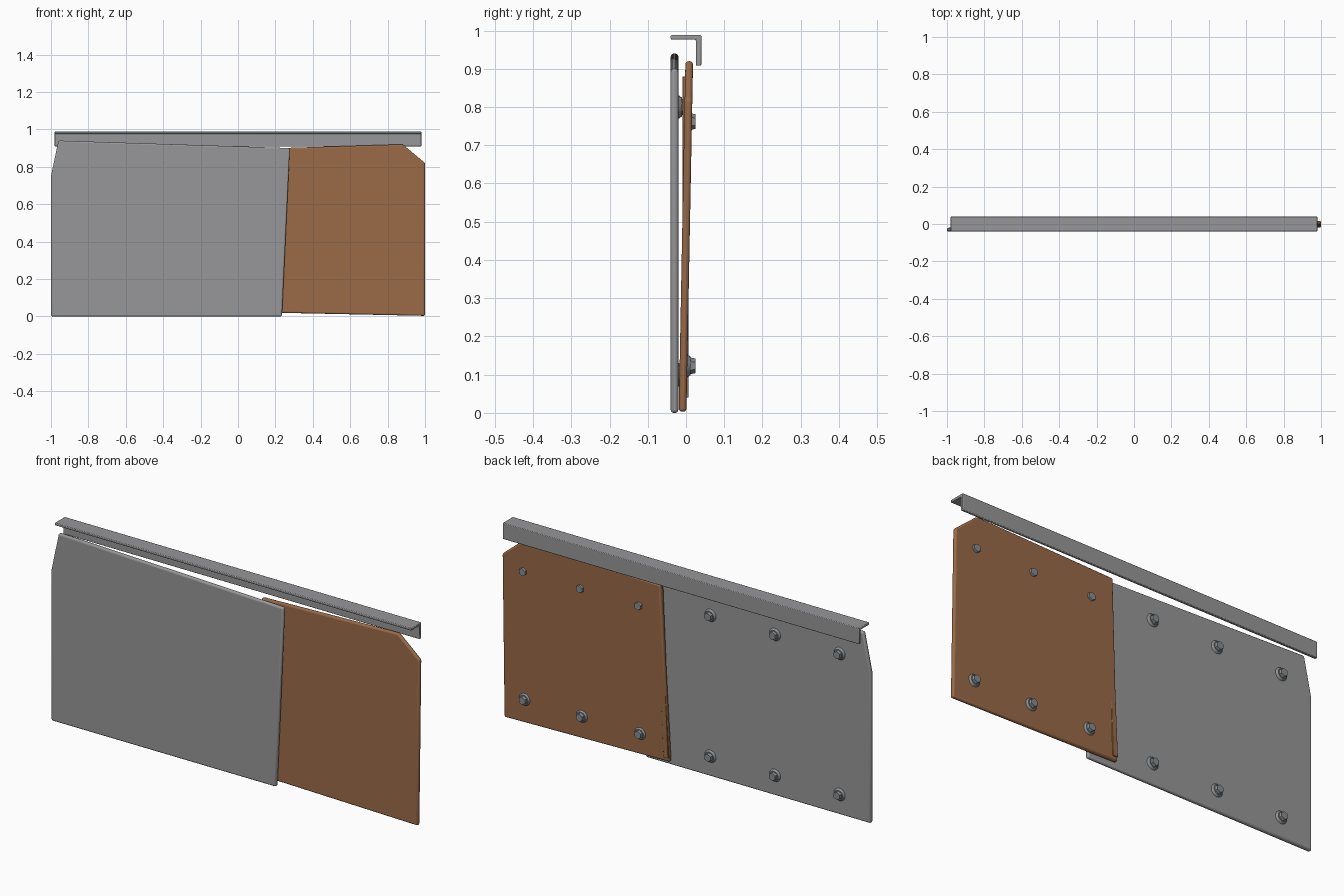
import bpy
import bmesh
import math
from mathutils import Matrix

cube = bpy.data.objects.get("Cube")
if cube:
    bpy.data.objects.remove(cube, do_unlink=True)


def make_material(name, rgb):
    mat = bpy.data.materials.new(name)
    mat.use_nodes = True
    color = (*rgb, 1.0)
    mat.diffuse_color = color
    mat.node_tree.nodes["Principled BSDF"].inputs["Base Color"].default_value = color
    return mat


steel = make_material("grey steel", (0.31, 0.31, 0.32))
rust = make_material("rusty brown", (0.32, 0.145, 0.065))
bolt_metal = make_material("bolt grey", (0.25, 0.27, 0.28))


def finish(bm, name, mat, bevel=0.0, segments=3):
    bmesh.ops.recalc_face_normals(bm, faces=bm.faces)
    mesh = bpy.data.meshes.new(name)
    bm.to_mesh(mesh)
    bm.free()
    mesh.materials.append(mat)
    obj = bpy.data.objects.new(name, mesh)
    bpy.context.collection.objects.link(obj)
    if bevel:
        mod = obj.modifiers.new("rounded_edges", "BEVEL")
        mod.width = bevel
        mod.segments = segments
    bpy.ops.object.select_all(action="DESELECT")
    obj.select_set(True)
    bpy.context.view_layer.objects.active = obj
    bpy.ops.object.shade_smooth_by_angle(angle=math.radians(35))
    return obj


def extruded(name, points, move, mat, bevel, segments=3):
    """Extrude a closed profile of 3D points along a vector."""
    bm = bmesh.new()
    face = bm.faces.new([bm.verts.new(p) for p in points])
    geom = bmesh.ops.extrude_face_region(bm, geom=[face])["geom"]
    verts = [v for v in geom if isinstance(v, bmesh.types.BMVert)]
    bmesh.ops.translate(bm, verts=verts, vec=move)
    return finish(bm, name, mat, bevel, segments)


def panel(name, outline, y, depth, mat, bevel, lean=0.0):
    points = [(x, y + lean * z, z) for x, z in outline]
    return extruded(name, points, (0, depth, 0), mat, bevel)


# Overlapping sheets, the brown one leaning back
panel("steel_panel",
      [(-1, 0), (0.235, 0), (0.277, 0.9), (-0.96, 0.94), (-1, 0.75)],
      -0.04, 0.02, steel, 0.008)
panel("brown_panel",
      [(0.09, 0.022), (1, 0.003), (1, 0.82), (0.88, 0.92), (0.13, 0.897)],
      -0.019, 0.02, rust, 0.008, lean=0.019)

# Thin joining strip inside the edge of the brown sheet
panel("edge_strip", [(0.094, 0.04), (0.12, 0.04), (0.155, 0.88), (0.131, 0.88)],
      -0.009, 0.016, rust, 0.002)

# L-shaped top rail
rail = [(-0.04, 0.988), (0.04, 0.988), (0.04, 0.908),
        (0.026, 0.908), (0.026, 0.976), (-0.04, 0.976)]
extruded("top_rail", [(-0.98, y, z) for y, z in rail], (1.96, 0, 0),
         steel, 0.003, 2)


# Flanged hex bolts on the back
def bolt(name, x, y, z):
    bm = bmesh.new()
    for sides, r1, r2, start, length in ((20, 0.032, 0.024, 0, 0.011),
                                         (6, 0.022, 0.019, 0.009, 0.015)):
        place = Matrix.Translation((x, y + start + length / 2, z))
        turn = Matrix.Rotation(-math.pi / 2, 4, "X")
        bmesh.ops.create_cone(bm, cap_ends=True, segments=sides, radius1=r1,
                              radius2=r2, depth=length, matrix=place @ turn)
    finish(bm, name, bolt_metal)


for label, columns, y, rows in (
        ("steel", (-0.83, -0.475, -0.12), -0.021, (0.1, 0.8)),
        ("brown", (0.25, 0.57, 0.885), 0.001, (0.123, 0.762))):
    for row, z in zip(("lower", "upper"), rows):
        for i, x in enumerate(columns):
            bolt(f"{label}_panel_{row}_bolt_{i + 1}", x, y, z)
